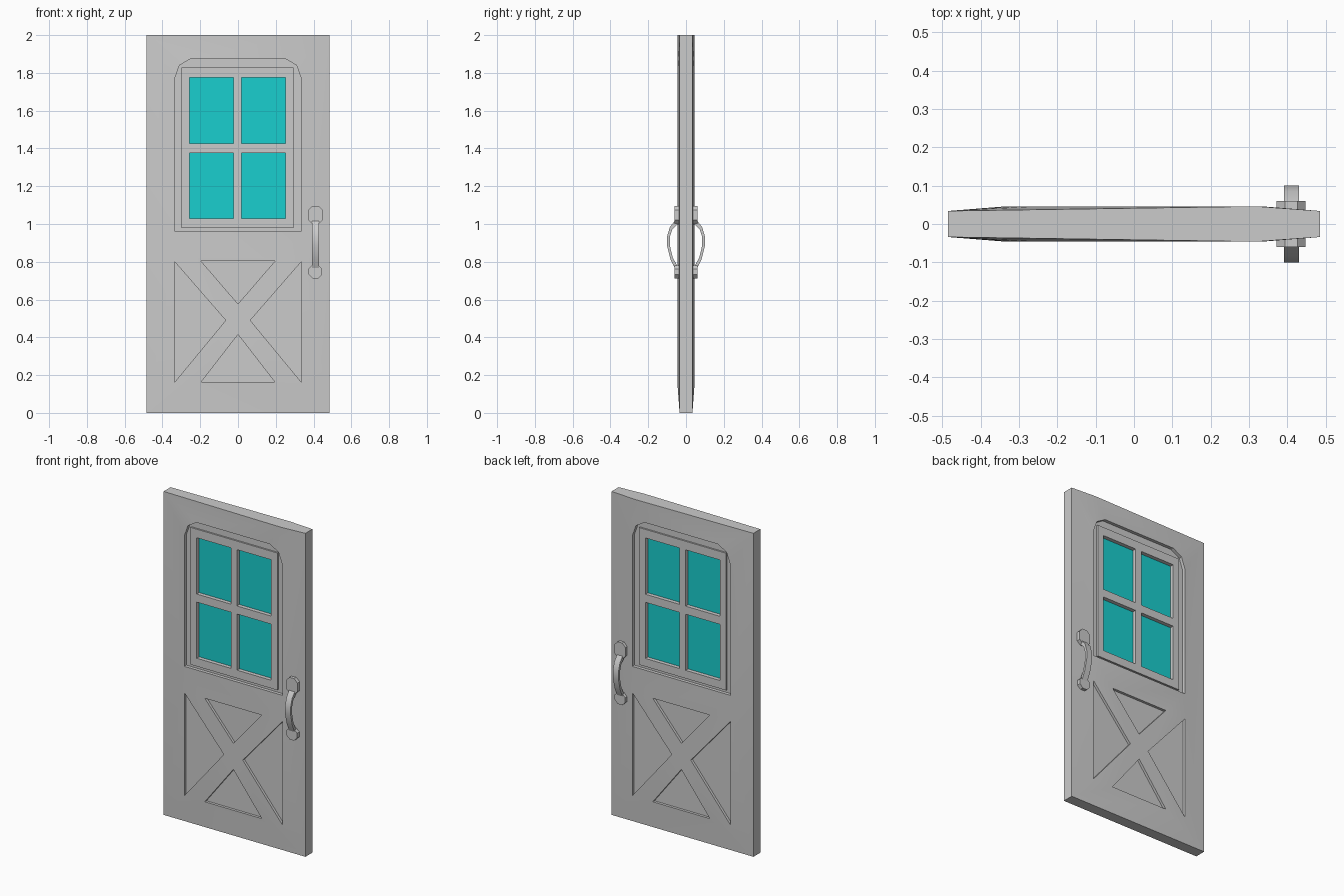
import bpy, bmesh, math

if "Cube" in bpy.data.objects:
    bpy.data.objects.remove(bpy.data.objects["Cube"])


def slab(name, outer, holes, y, hole_y=0.0, y_of=None, color=None):
    """Half slab facing -y with recessed holes, mirrored to the back."""
    bm = bmesh.new()
    loops = []
    for pts in [outer] + holes:
        vs = [bm.verts.new((p[0], 0, p[1])) for p in pts]
        es = [bm.edges.new((vs[i], vs[(i + 1) % len(vs)])) for i in range(len(vs))]
        loops.append((vs, es))
    bmesh.ops.triangle_fill(bm, use_beauty=True, edges=bm.edges[:], normal=(0, -1, 0))
    caps = bm.faces[:]
    for v in bm.verts:
        v.co.y = -(y_of(v.co.x, v.co.z) if y_of else y)
    for k, (vs, es) in enumerate(loops):
        back = [bm.verts.new((v.co.x, -hole_y if k else 0, v.co.z)) for v in vs]
        for i in range(len(vs)):
            j = (i + 1) % len(vs)
            bm.faces.new((vs[i], vs[j], back[j], back[i]))
    bmesh.ops.recalc_face_normals(bm, faces=bm.faces)
    if sum(f.normal.y * f.calc_area() for f in caps) > 0:
        bmesh.ops.reverse_faces(bm, faces=bm.faces[:])
    return finish(name, bm, color)


def finish(name, bm, color=None):
    me = bpy.data.meshes.new(name)
    bm.normal_update()
    bm.to_mesh(me)
    bm.free()
    me.shade_smooth()
    me.set_sharp_from_angle(angle=math.radians(25))
    ob = bpy.data.objects.new(name, me)
    bpy.context.collection.objects.link(ob)
    if color:
        mat = bpy.data.materials.new(name)
        mat.diffuse_color = color
        mat.use_nodes = True
        mat.node_tree.nodes["Principled BSDF"].inputs["Base Color"].default_value = mat.diffuse_color
        me.materials.append(mat)
    mod = ob.modifiers.new("front_to_back", 'MIRROR')
    mod.use_axis = (False, True, False)
    return ob


def rect(x0, x1, z0, z1):
    return [(x0, z0), (x1, z0), (x1, z1), (x0, z1)]


# Outlines of the window opening and the crossed panels
arch = [(-.335, .963), (.335, .963), (.335, 1.77), (.31, 1.84), (.25, 1.875),
        (-.25, 1.875), (-.31, 1.84), (-.335, 1.77)]
left = [(-.335, .8), (-.335, .163), (-.065, .49)]
triangles = [left, [(-x, z) for x, z in left],
             [(-.195, .803), (.195, .803), (0, .577)],
             [(-.195, .163), (.195, .163), (0, .415)]]
panes = [rect(x0, x1, z0, z1) for x0, x1 in ((-.257, -.023), (.018, .252))
         for z0, z1 in ((1.03, 1.377), (1.427, 1.775))]

# Door leaf, thinner at its outer corners
leaf = [(-.485, 0), (.485, 0), (.485, 2), (.32, 2), (-.485, 2)]
slab("door_leaf", leaf, [arch] + triangles, .047, .026,
     y_of=lambda x, z: .034 if abs(x) > .4 else .046)

# Recessed lower panel boards
for n, tri in enumerate(triangles):
    slab(f"lower_panel_{n + 1}", tri, [], .03)

# Window surround, sash with glazing bars, and glass
slab("window_surround", arch, [rect(-.28, .28, 1.0, 1.8)], .026, .012)
slab("window_sash", rect(-.30, .295, .98, 1.828), panes, .036, .008)
for n, p in enumerate(panes):
    slab(f"glass_pane_{n + 1}", p, [], .012, color=(0.01, .62, .62, 1))


# Handle plates: octagons with trimmed corners
def plate(name, x0, x1, z0, z1, c):
    slab(name, [(x0 + c, z0), (x1 - c, z0), (x1, z0 + c), (x1, z1 - c),
                (x1 - c, z1), (x0 + c, z1), (x0, z1 - c), (x0, z0 + c)], [], .06)


plate("handle_upper_plate", .372, .448, .998, 1.096, .022)
plate("handle_lower_plate", .374, .446, .712, .784, .021)

# Bowed handle grip: cross-section swept along a side profile
outer = [(.052, 1.025), (.085, .985), (.1, .935), (.1, .885), (.083, .815), (.052, .75)]
inner = [(.045, 1.0), (.073, .97), (.086, .93), (.086, .888), (.071, .825), (.045, .775)]
bm = bmesh.new()
rings = []
for (yo, zo), (yi, zi) in zip(outer, inner):
    rings.append([bm.verts.new(c) for c in ((.392, -yo, zo), (.43, -yo, zo),
                                            (.43, -yi, zi), (.392, -yi, zi))])
for a, b in zip(rings, rings[1:]):
    for i in range(4):
        j = (i + 1) % 4
        bm.faces.new((a[i], a[j], b[j], b[i]))
bm.faces.new(rings[0])
bm.faces.new(rings[-1])
bmesh.ops.recalc_face_normals(bm, faces=bm.faces)
finish("handle_grip", bm)
